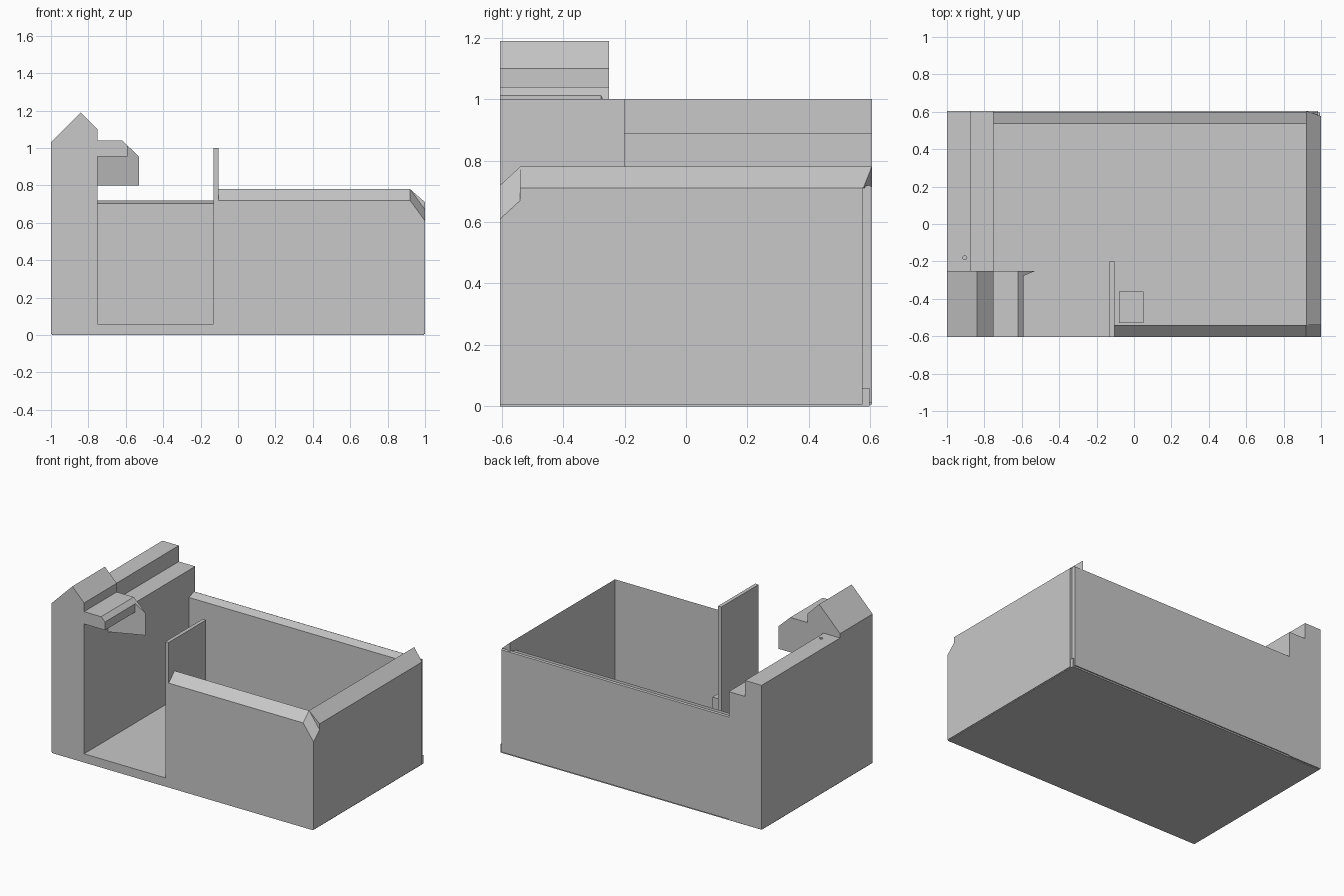
import bpy, bmesh
from mathutils import Vector

old = bpy.data.objects.get("Cube")
if old:
    bpy.data.objects.remove(old, do_unlink=True)

grey = bpy.data.materials.new("plain_grey")
grey.use_nodes = True
colour = (0.58, 0.58, 0.58, 1)
grey.diffuse_color = colour
grey.node_tree.nodes["Principled BSDF"].inputs["Base Color"].default_value = colour

FRONT, BACK = -0.605, 0.605


def loft(name, start, end):
    """Solid between two matching outlines."""
    bm = bmesh.new()
    a = [bm.verts.new(p) for p in start]
    b = [bm.verts.new(p) for p in end]
    bm.faces.new(a)
    bm.faces.new(b[::-1])
    for i in range(len(a)):
        j = (i + 1) % len(a)
        bm.faces.new((a[i], b[i], b[j], a[j]))
    bmesh.ops.recalc_face_normals(bm, faces=bm.faces)
    mesh = bpy.data.meshes.new(name)
    bm.to_mesh(mesh)
    bm.free()
    mesh.materials.append(grey)
    ob = bpy.data.objects.new(name, mesh)
    bpy.context.collection.objects.link(ob)
    return ob


def along_y(name, xz, y0, y1):
    """Extrude an x-z outline; y0 may be a function of x for slanted ends."""
    near = y0 if callable(y0) else lambda x: y0
    far = y1 if callable(y1) else lambda x: y1
    return loft(name, [(x, near(x), z) for x, z in xz], [(x, far(x), z) for x, z in xz])


def box(name, x0, x1, y0, y1, z0, z1):
    return along_y(name, [(x0, z0), (x1, z0), (x1, z1), (x0, z1)], y0, y1)


def cut_plane(ob, point, normal):
    """Slice away the side the normal points to and cap the cut."""
    bm = bmesh.new()
    bm.from_mesh(ob.data)
    bmesh.ops.bisect_plane(bm, geom=bm.verts[:] + bm.edges[:] + bm.faces[:],
                           plane_co=point, plane_no=normal, clear_outer=True)
    bmesh.ops.holes_fill(bm, edges=[e for e in bm.edges if e.is_boundary])
    bmesh.ops.recalc_face_normals(bm, faces=bm.faces)
    bm.to_mesh(ob.data)
    bm.free()


# Base slab
box("floor", -0.995, 0.995, FRONT, 0.597, 0, 0.06)

# Thick stepped side wall
side = along_y("stepped_side_wall",
               [(-1, 0.005), (-0.75, 0.005), (-0.75, 0.89), (-0.875, 0.89), (-0.875, 1), (-1, 1)],
               -0.25, BACK)

# Small round hole in the top of the side wall
bpy.ops.mesh.primitive_cylinder_add(vertices=16, radius=0.011, depth=0.2, location=(-0.905, -0.18, 1))
cutter = bpy.context.object
cutter.name = "hole_cutter"
cutter.hide_render = True
cutter.hide_set(True)
hole = side.modifiers.new("hole", "BOOLEAN")
hole.object = cutter
hole.operation = "DIFFERENCE"

# Front tower with a pointed top
along_y("tower", [(-1, 0.005), (-0.75, 0.005), (-0.75, 1.10), (-0.84, 1.19), (-1, 1.03)], FRONT, -0.25)

# Ledge beside the tower, with a slanted bracket behind it
along_y("tower_ledge",
        [(-0.75, 0.955), (-0.59, 0.955), (-0.59, 1.012), (-0.62, 1.04), (-0.75, 1.04)], FRONT, -0.25)
along_y("ledge_bracket",
        [(-0.75, 0.8), (-0.53, 0.8), (-0.53, 0.955), (-0.62, 1.04), (-0.75, 1.04)],
        lambda x: -0.252 + 0.41 * (x + 0.53), -0.25)

# Upright divider and the block beside it
box("divider", -0.13, -0.105, FRONT, -0.2, 0.06, 1)
box("small_block", -0.08, 0.05, -0.53, -0.36, 0.06, 0.27)

# Front wall with a sloped top, trimmed at the corner
yz = [(FRONT, 0.005), (-0.54, 0.005), (-0.54, 0.78), (FRONT, 0.72)]
front = loft("front_wall", [(-0.105, y, z) for y, z in yz], [(1, y, z) for y, z in yz])
p, q, r = Vector((0.92, -0.54, 0.78)), Vector((0.92, FRONT, 0.72)), Vector((1, FRONT, 0.61))
n = (q - p).cross(r - p)
cut_plane(front, p, n if n.z > 0 else -n)

# Right-hand wall in the front view, with a sloped top running past the back corner
along_y("end_wall", [(0.92, 0.005), (1, 0.005), (1, 0.71), (0.92, 0.71)], -0.54, 0.575)
along_y("end_wall_slope", [(0.92, 0.71), (1, 0.71), (0.92, 0.78)], -0.54,
        lambda x: BACK - 0.35 * (x - 0.92))

# Back wall with a gently sloped inner lip
yz = [(0.535, 0.01), (BACK, 0.01), (BACK, 0.715), (0.595, 0.72), (0.535, 0.703)]
loft("back_wall", [(-0.75, y, z) for y, z in yz], [(0.985, y, z) for y, z in yz])
